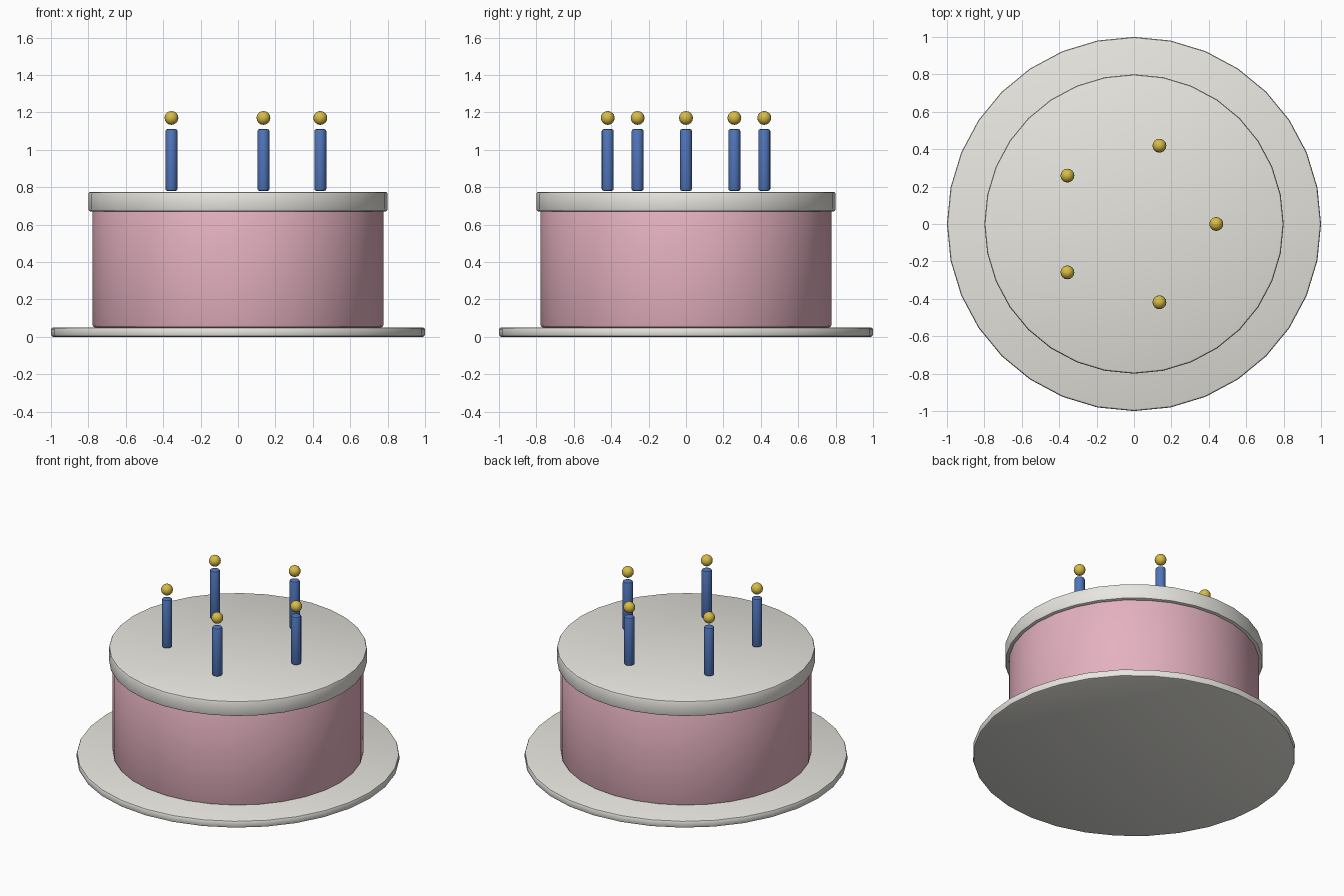
import bpy
from math import cos, sin, tau

cube = bpy.data.objects.get("Cube")
if cube:
    bpy.data.objects.remove(cube, do_unlink=True)


def material(name, rgb):
    mat = bpy.data.materials.new(name)
    mat.use_nodes = True
    mat.diffuse_color = (*rgb, 1)
    mat.node_tree.nodes["Principled BSDF"].inputs["Base Color"].default_value = (*rgb, 1)
    return mat


cream = material("cream white", (0.80, 0.79, 0.74))
pink = material("sponge pink", (0.78, 0.44, 0.53))
blue = material("candle blue", (0.08, 0.18, 0.50))
gold = material("flame gold", (0.68, 0.50, 0.06))


def finish(name, mat):
    obj = bpy.context.object
    obj.name = name
    obj.data.materials.append(mat)
    return obj


def disc(name, mat, radius, bottom, top, bevel, sides=32, x=0, y=0):
    """Upright cylinder with softened rims."""
    bpy.ops.mesh.primitive_cylinder_add(
        vertices=sides, radius=radius, depth=top - bottom,
        location=(x, y, (bottom + top) / 2))
    obj = finish(name, mat)
    mod = obj.modifiers.new("soft rim", "BEVEL")
    mod.width = bevel
    mod.segments = 2
    mod.limit_method = "ANGLE"
    bpy.ops.object.modifier_apply(modifier=mod.name)
    bpy.ops.object.shade_smooth_by_angle()
    return obj


# Plate, cake body and icing lid
disc("plate", cream, 1.0, 0.0, 0.05, 0.012)
disc("cake_body", pink, 0.777, 0.05, 0.69, 0.012)
disc("icing", cream, 0.80, 0.67, 0.775, 0.012)

# Ring of candles, each with a round flame floating above
for i in range(5):
    x, y = 0.44 * cos(tau * i / 5), 0.44 * sin(tau * i / 5)
    disc(f"candle_{i + 1}", blue, 0.032, 0.78, 1.11, 0.01, 16, x, y)
    bpy.ops.mesh.primitive_uv_sphere_add(
        segments=16, ring_count=8, radius=0.037, location=(x, y, 1.17))
    finish(f"flame_{i + 1}", gold)
    bpy.ops.object.shade_smooth()
